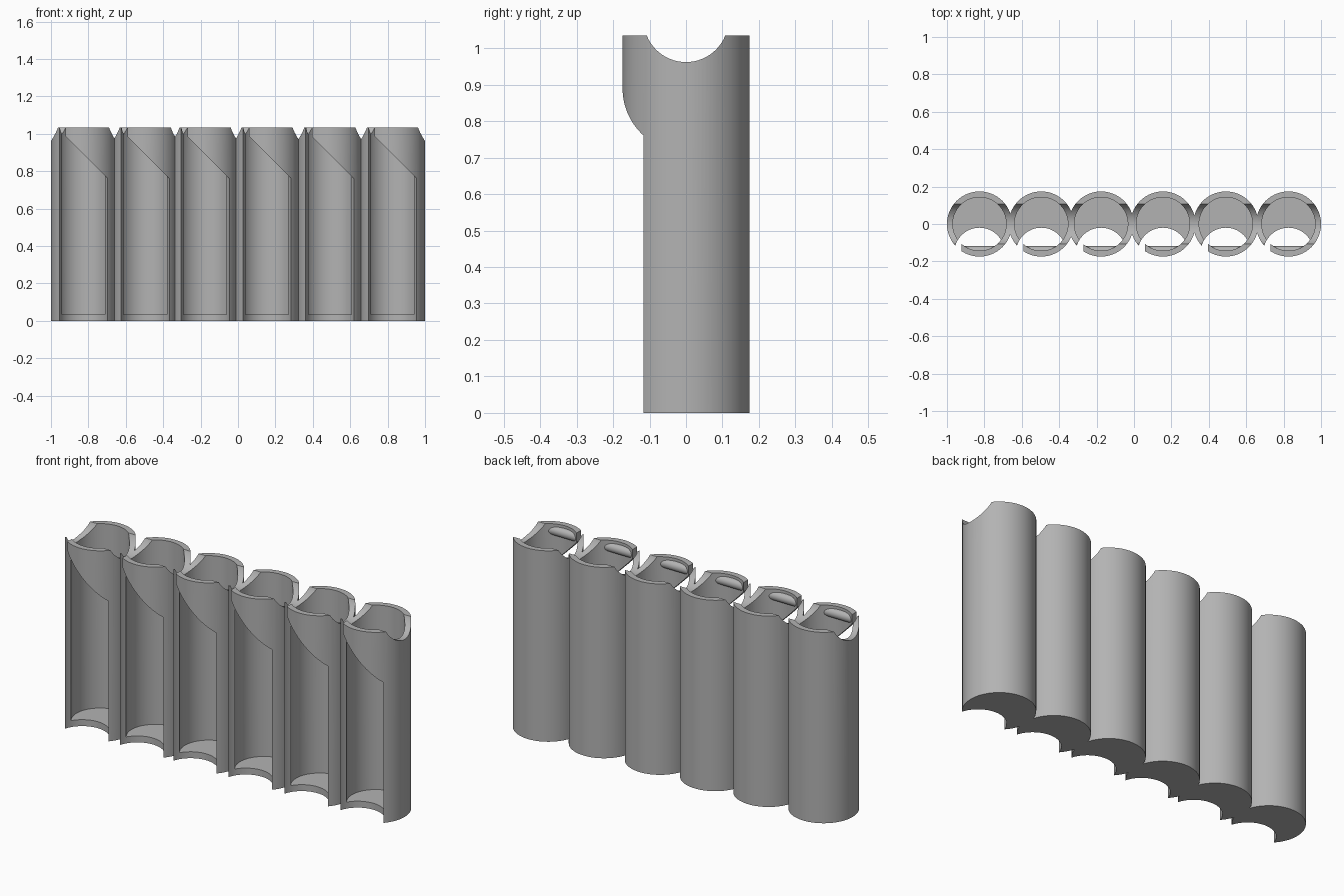
import bpy, bmesh, math
from mathutils import Matrix

cube = bpy.data.objects.get("Cube")
if cube:
    bpy.data.objects.remove(cube, do_unlink=True)

OUTER, BORE, HEIGHT, FLOOR = 0.174, 0.143, 1.035, 0.035
CENTRES = (-0.826, -0.496, -0.176, 0.155, 0.491, 0.826)

grey = bpy.data.materials.new("plain grey")
grey.use_nodes = True
colour = (0.45, 0.45, 0.45, 1)
grey.diffuse_color = colour
grey.node_tree.nodes["Principled BSDF"].inputs["Base Color"].default_value = colour


def make(name, bm):
    bmesh.ops.recalc_face_normals(bm, faces=bm.faces)
    mesh = bpy.data.meshes.new(name)
    bm.to_mesh(mesh)
    bm.free()
    ob = bpy.data.objects.new(name, mesh)
    bpy.context.collection.objects.link(ob)
    return ob


def cylinder(name, radius, y, z0, z1, segments=96):
    bm = bmesh.new()
    bmesh.ops.create_cone(bm, cap_ends=True, segments=segments, radius1=radius,
                          radius2=radius, depth=z1 - z0,
                          matrix=Matrix.Translation((0, y, (z0 + z1) / 2)))
    return make(name, bm)


def rod(name, radius, y, z, length):
    # Cylinder lying along x
    bm = bmesh.new()
    place = Matrix.Translation((0, y, z)) @ Matrix.Rotation(math.pi / 2, 4, "Y")
    bmesh.ops.create_cone(bm, cap_ends=True, segments=64, radius1=radius,
                          radius2=radius, depth=length, matrix=place)
    return make(name, bm)


def prism(name, outline, y0, y1):
    # Outline in x and z, extruded along y
    bm = bmesh.new()
    face = bm.faces.new([bm.verts.new((x, y0, z)) for x, z in outline])
    out = bmesh.ops.extrude_face_region(bm, geom=[face])["geom"]
    verts = [v for v in out if isinstance(v, bmesh.types.BMVert)]
    bmesh.ops.translate(bm, verts=verts, vec=(0, y1 - y0, 0))
    return make(name, bm)


def combine(target, tool, operation):
    tool.hide_render = True
    mod = target.modifiers.new("combine", "BOOLEAN")
    mod.operation, mod.solver, mod.object = operation, "EXACT", tool
    bpy.context.view_layer.update()
    graph = bpy.context.evaluated_depsgraph_get()
    mesh = bpy.data.meshes.new_from_object(target.evaluated_get(graph))
    target.modifiers.clear()
    target.data = mesh
    bpy.data.objects.remove(tool, do_unlink=True)


# Bore with a retaining ridge left standing on the inside of the front wall
bore = cylinder("bore_cutter", BORE, 0, FLOOR, 1.3)
combine(bore, rod("ridge", 0.025, -0.143, 0.995, 0.5), "DIFFERENCE")

# Rounded front opening, ending in a diagonal edge with a gap at one side
opening = cylinder("opening_cutter", 0.135, -0.155, -0.1, 1.2)
limit = prism("opening_limit", [(-0.3, -0.2), (0.3, -0.2), (0.3, 0.59),
                                (-0.095, 0.985), (-0.095, 1.3), (-0.3, 1.3)],
              -0.5, 0.3)
combine(opening, limit, "INTERSECT")

# One tube: bore, opening and the rounded side notches at the top
tube = cylinder("tube_1", OUTER, 0, 0, HEIGHT)
combine(tube, bore, "DIFFERENCE")
combine(tube, opening, "DIFFERENCE")
combine(tube, rod("notch_cutter", 0.116, 0, 1.078, 0.6), "DIFFERENCE")

tube.data.materials.clear()
tube.data.materials.append(grey)
for poly in tube.data.polygons:
    poly.material_index = 0
bpy.ops.object.select_all(action="DESELECT")
tube.select_set(True)
bpy.context.view_layer.objects.active = tube
bpy.ops.object.shade_smooth_by_angle(angle=math.radians(30))

# Row of six joined tubes
tube.location.x = CENTRES[0]
for i, x in enumerate(CENTRES[1:], 2):
    copy = tube.copy()
    copy.name = f"tube_{i}"
    copy.location.x = x
    bpy.context.collection.objects.link(copy)
